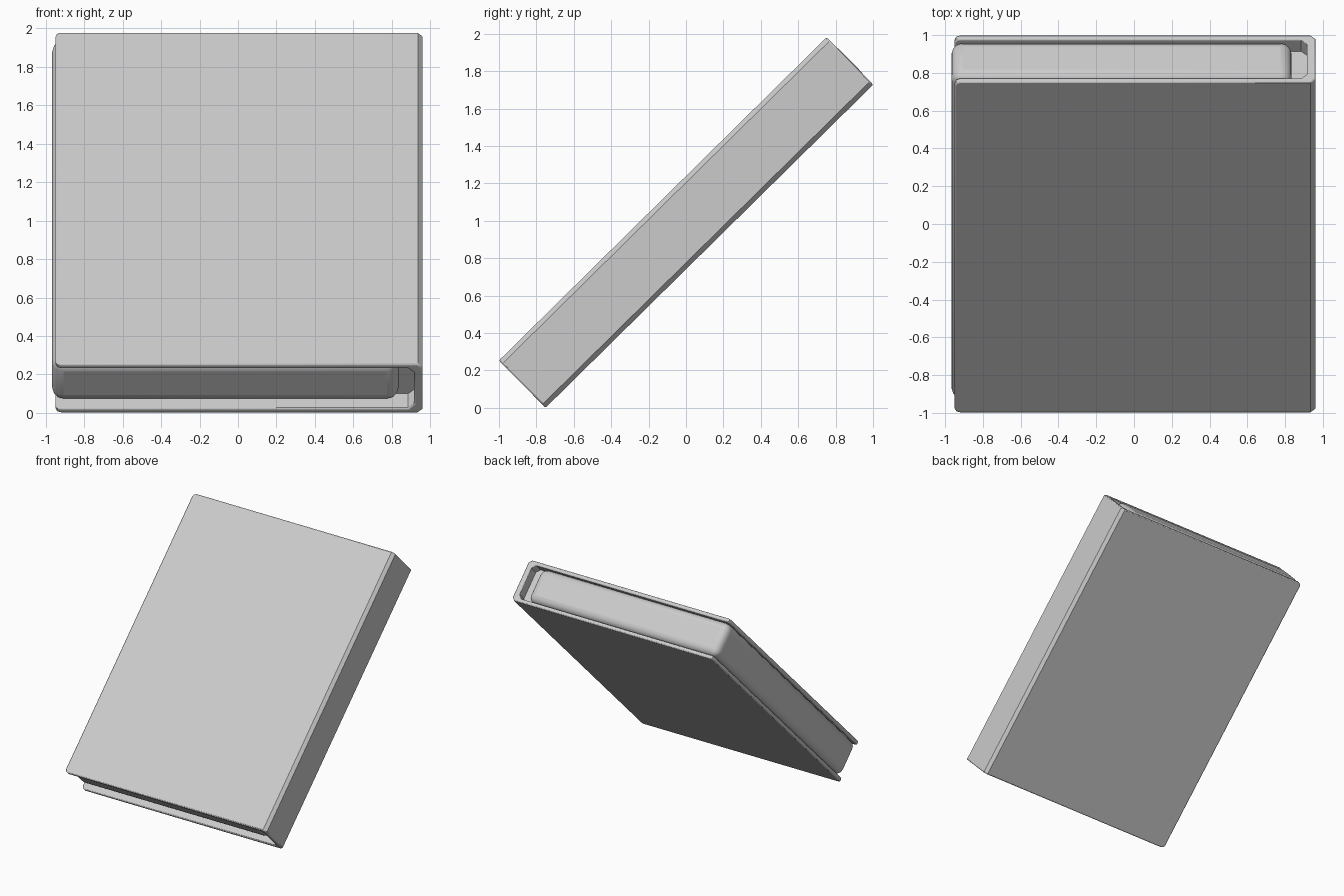
import bpy, bmesh, math

if "Cube" in bpy.data.objects:
    bpy.data.objects.remove(bpy.data.objects["Cube"])

TILT = math.radians(44.6)      # lean of the whole book
H, W = 2.46, 0.355             # cover height and book thickness
LEFT, RIGHT = -0.95, 0.96
BOARD, SPINE = 0.032, 0.045


def finish(name, bm, bevel, segments):
    bmesh.ops.recalc_face_normals(bm, faces=bm.faces)
    mesh = bpy.data.meshes.new(name)
    bm.to_mesh(mesh)
    bm.free()
    ob = bpy.data.objects.new(name, mesh)
    bpy.context.collection.objects.link(ob)
    ob.rotation_euler.x = TILT
    ob.location.y = -1 + W * math.sin(TILT)
    if bevel:
        mod = ob.modifiers.new("soft_edges", 'BEVEL')
        mod.width, mod.segments = bevel, segments
        mod.limit_method = 'ANGLE'
        mod.angle_limit = math.radians(50)
    bpy.ops.object.select_all(action='DESELECT')
    ob.select_set(True)
    bpy.context.view_layer.objects.active = ob
    bpy.ops.object.shade_smooth_by_angle(angle=math.radians(35))
    return ob


def extrude_profile(points, y0, y1):
    """Extrude an x/z outline along the local y axis."""
    bm = bmesh.new()
    face = bm.faces.new([bm.verts.new((x, y0, z)) for x, z in points])
    new = bmesh.ops.extrude_face_region(bm, geom=[face])["geom"]
    bmesh.ops.translate(bm, vec=(0, y1 - y0, 0),
                        verts=[g for g in new if isinstance(g, bmesh.types.BMVert)])
    return bm


def box(x0, x1, y0, y1, z0, z1):
    return extrude_profile([(x0, z0), (x1, z0), (x1, z1), (x0, z1)], y0, y1)


# Cover: two boards joined by the spine, one C-shaped outline
c, n = 0.025, RIGHT - SPINE
cover = extrude_profile([
    (LEFT, 0), (RIGHT - c, 0), (RIGHT, c), (RIGHT, W - c), (RIGHT - c, W), (LEFT, W),
    (LEFT, W - BOARD), (n - 0.03, W - BOARD), (n, W - BOARD - 0.03),
    (n, BOARD + 0.03), (n - 0.03, BOARD), (LEFT, BOARD)], 0, H)
# Rounded outer corners of the boards
corners = [e for e in cover.edges
           if all(abs(v.co.x - LEFT) < 1e-4 for v in e.verts)
           and abs(e.verts[0].co.y - e.verts[1].co.y) < 1e-4]
bmesh.ops.bevel(cover, geom=corners, offset=0.028, segments=2, profile=0.5,
                affect='EDGES')
finish("cover", cover, 0.008, 2)

# Page block with soft rounded edges
finish("pages", box(-0.967, 0.835, 0.04, H + 0.003, BOARD - 0.001, W - BOARD + 0.001),
       0.06, 4)

# Binding strip between pages and spine, set back from both ends
finish("binding", box(0.77, n + 0.01, 0.11, H - 0.09, BOARD - 0.005, W - BOARD + 0.005),
       0, 1)
